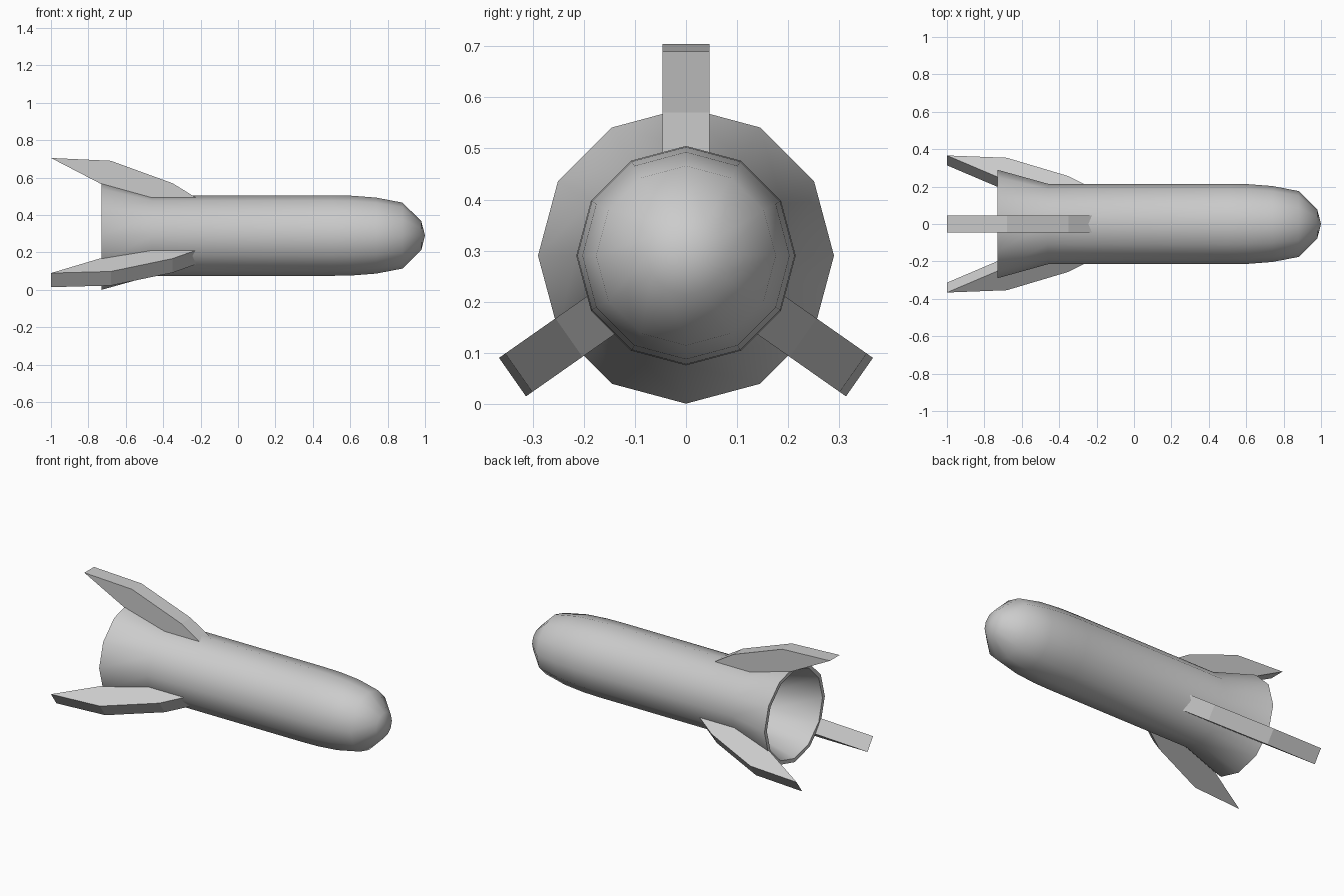
import bpy, bmesh, math
from mathutils import Matrix, Vector

if "Cube" in bpy.data.objects:
    bpy.data.objects.remove(bpy.data.objects["Cube"])

AXIS_Z = 0.29
SIDES = 12


def finish(bm, name):
    bmesh.ops.recalc_face_normals(bm, faces=bm.faces)
    mesh = bpy.data.meshes.new(name)
    bm.to_mesh(mesh)
    bm.free()
    obj = bpy.data.objects.new(name, mesh)
    bpy.context.collection.objects.link(obj)
    obj.location.z = AXIS_Z
    return obj


def lathe_x(name, profile):
    """Revolve (x, radius) points around the x axis; radius 0 gives a pole."""
    bm = bmesh.new()
    rings = []
    for x, r in profile:
        if r == 0:
            rings.append([bm.verts.new((x, 0, 0))] * SIDES)
        else:
            rings.append([bm.verts.new((x, r * math.sin(a), r * math.cos(a)))
                          for a in (math.tau * i / SIDES for i in range(SIDES))])
    for a, b in zip(rings, rings[1:]):
        for i in range(SIDES):
            j = (i + 1) % SIDES
            bm.faces.new(dict.fromkeys((a[i], a[j], b[j], b[i])))
    return finish(bm, name)


def fin(name, angle, outline, half_width):
    """Extrude an (x, radius) outline sideways and turn it about the hull axis."""
    bm = bmesh.new()
    face = bm.faces.new([bm.verts.new((x, -half_width, r)) for x, r in outline])
    ext = bmesh.ops.extrude_face_region(bm, geom=[face])["geom"]
    bmesh.ops.translate(bm, vec=Vector((0, 2 * half_width, 0)),
                        verts=[v for v in ext if isinstance(v, bmesh.types.BMVert)])
    bm.transform(Matrix.Rotation(math.radians(angle), 4, 'X'))
    return finish(bm, name)


# Hollow hull: outer skin from flared tail to nose, then the inner wall
outer = [(-0.73, 0.29), (-0.46, 0.215), (0.5, 0.215), (0.61, 0.213),
         (0.74, 0.203), (0.88, 0.176), (0.98, 0.077), (1.0, 0)]
inner = [(-0.73, 0.267), (-0.46, 0.192), (0.5, 0.192), (0.72, 0.18),
         (0.86, 0.155), (0.95, 0.065), (0.97, 0)]
hull = lathe_x("hull", inner[::-1] + outer)
bpy.context.view_layer.objects.active = hull
hull.select_set(True)
bpy.ops.object.shade_smooth_by_angle(angle=math.radians(50))

# Three swept fins, roots sunk into the hull skin
outline = [(-1.0, 0.415), (-0.68, 0.4), (-0.35, 0.28), (-0.225, 0.203),
           (-0.46, 0.203), (-0.73, 0.275)]
for name, angle in (("top_fin", 0), ("left_fin", 125), ("right_fin", -125)):
    fin(name, angle, outline, 0.046)
